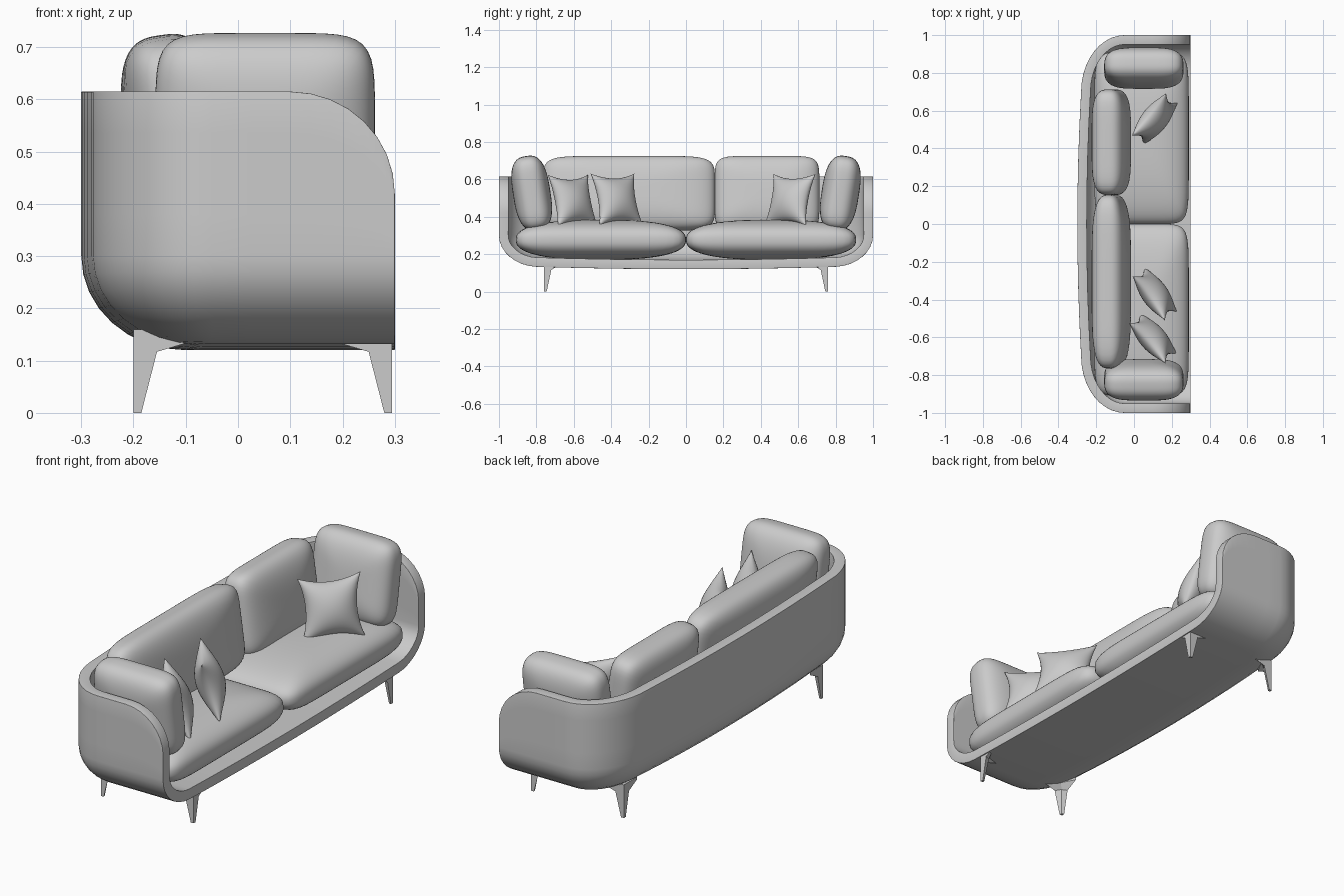
import bpy, bmesh
from math import sin, cos, pi, radians, sqrt
from mathutils import Euler, Vector

if "Cube" in bpy.data.objects:
    bpy.data.objects.remove(bpy.data.objects["Cube"])


def finish(bm, name, loc=(0, 0, 0), rot=(0, 0, 0), smooth=True):
    bmesh.ops.recalc_face_normals(bm, faces=bm.faces)
    me = bpy.data.meshes.new(name)
    bm.to_mesh(me)
    bm.free()
    ob = bpy.data.objects.new(name, me)
    bpy.context.collection.objects.link(ob)
    ob.location = loc
    ob.rotation_euler = Euler([radians(a) for a in rot])
    if smooth:
        for p in me.polygons:
            p.use_smooth = True
    return ob


def loft(bm, rings, closed):
    rows = [[bm.verts.new(p) for p in r] for r in rings]
    n = len(rows[0])
    for a, b in zip(rows, rows[1:]):
        for i in range(n if closed else n - 1):
            j = (i + 1) % n
            bm.faces.new((a[i], a[j], b[j], b[i]))
    return rows


# Tub shell: U-shaped plan, inset as it curves under
def plan(d):
    half = [(0.1 + 0.2 * cos(a * pi / 16), 1 - d) for a in range(9)]
    half += [(0.025, 1 - d)]
    for k in range(11):
        a = k / 10 * pi / 2
        half.append((-0.05 - (0.23 - d) * sin(a), 0.7 + (0.3 - d) * cos(a)))
    for y in (0.52, 0.35, 0.17):
        half.append((-0.28 + d - 0.02 * (1 - (y / 0.7) ** 2), y))
    return half + [(-0.30 + d, 0)] + [(x, -y) for x, y in reversed(half)]


def top_z(x):
    t = max(0, (x - 0.1) / 0.2)
    return 0.42 + 0.195 * sqrt(max(0, 1 - t * t))


rings = []
for v in (1, 0.75, 0.5, 0.25):
    rings.append([(x, y, 0.30 + v * (top_z(x) - 0.30)) for x, y in plan(0)])
for k in range(9):
    a = k / 8 * pi / 2
    rings.append([(x, y, 0.30 - sin(a) * (0.18 - 0.02 * y * y))
                  for x, y in plan(0.2 * (1 - cos(a)))])
for s in (0.75, 0.5, 0.25, 0):
    rings.append([(x, y * s, 0.12 + 0.02 * (y * s) ** 2) for x, y in plan(0.2)])
bm = bmesh.new()
loft(bm, rings, False)
bmesh.ops.remove_doubles(bm, verts=bm.verts, dist=0.0005)
bmesh.ops.recalc_face_normals(bm, faces=bm.faces)
# make the normals point outward so that the thickness grows inward
probe = max(bm.faces, key=lambda f: f.calc_center_median().y)
flip = probe.normal.y < 0
shell = finish(bm, "shell")
if flip:
    shell.data.flip_normals()
m = shell.modifiers.new("thickness", 'SOLIDIFY')
m.thickness, m.offset = 0.05, -1
m = shell.modifiers.new("round_rim", 'BEVEL')
m.width, m.segments, m.limit_method, m.angle_limit = 0.018, 3, 'ANGLE', radians(60)


# Soft cushion: superellipsoid, axis k is the thin direction
def cushion(name, loc, size, k, rot=(0, 0, 0), p=6, q=2.6):
    bm = bmesh.new()
    bmesh.ops.create_cube(bm, size=2)
    bmesh.ops.subdivide_edges(bm, edges=bm.edges[:], cuts=17, use_grid_fill=True)
    for v in bm.verts:
        c = [abs(t) for t in v.co]
        thin = c.pop(k)
        f = ((c[0] ** p + c[1] ** p) ** (q / p) + thin ** q) ** (1 / q)
        v.co = Vector([v.co[i] / f * size[i] / 2 for i in range(3)])
    return finish(bm, name, loc, rot)


for s, side in ((-1, "left"), (1, "right")):
    cushion(f"seat_cushion_{side}", (0.04, s * 0.455, 0.277), (0.50, 0.91, 0.215), 2, p=8, q=2.5)
    cushion(f"arm_cushion_{side}", (0.052, s * 0.825, 0.527), (0.42, 0.20, 0.40), 1,
            (-s * 9, 0, 0), q=2.8)
cushion("back_cushion_long", (-0.12, -0.305, 0.525), (0.19, 0.92, 0.40), 0, (0, -8, 0), p=7, q=3)
cushion("back_cushion_short", (-0.12, 0.433, 0.525), (0.19, 0.56, 0.40), 0, (0, -8, 0), p=7, q=3)


# Throw pillows: pinched edges, pointed corners
def pillow(name, loc, yaw, lean=-16, half=0.145, thick=0.065, n=20):
    bm = bmesh.new()
    for side in (-1, 1):
        rows = []
        for i in range(n + 1):
            u = -cos(pi * i / n)
            row = []
            for j in range(n + 1):
                v = -cos(pi * j / n)
                h = thick * ((1 - u * u) * (1 - v * v)) ** 0.55
                row.append((side * h, half * u * (1 - 0.2 * (1 - v * v)),
                            half * v * (1 - 0.2 * (1 - u * u))))
            rows.append(row)
        loft(bm, rows, False)
    bmesh.ops.remove_doubles(bm, verts=bm.verts, dist=0.0002)
    return finish(bm, name, loc, (0, lean, yaw))


pillow("throw_pillow_outer", (0.10, -0.605, 0.485), 42)
pillow("throw_pillow_inner", (0.11, -0.37, 0.492), 36)
pillow("throw_pillow_single", (0.11, 0.555, 0.49), -39)


# Legs: tapered corner brackets with two flared wings
for cx, dx, end in ((0.295, -1, "front"), (-0.2, 1, "back")):
    for s, side in ((-1, "left"), (1, "right")):
        levels = [(0, 0.015, 0.012, 0.015), (0.117, 0.045, 0.027, 0.04),
                  (0.148, 0.15, 0.035, 0.10), (0.16, 0.15, 0.035, 0.10)]
        bm = bmesh.new()
        rows = loft(bm, [[(cx + dx * a, s * (0.76 - b), z)
                          for a, b in ((0, 0), (w, 0), (c, c), (0, t))]
                         for z, w, c, t in levels], True)
        bm.faces.new(rows[0])
        bm.faces.new(rows[-1])
        finish(bm, f"{end}_leg_{side}", smooth=False)

# Keep the rim of the shell crisp enough while smooth elsewhere
bpy.context.view_layer.objects.active = shell
shell.select_set(True)
bpy.ops.object.shade_smooth_by_angle(angle=radians(50))
